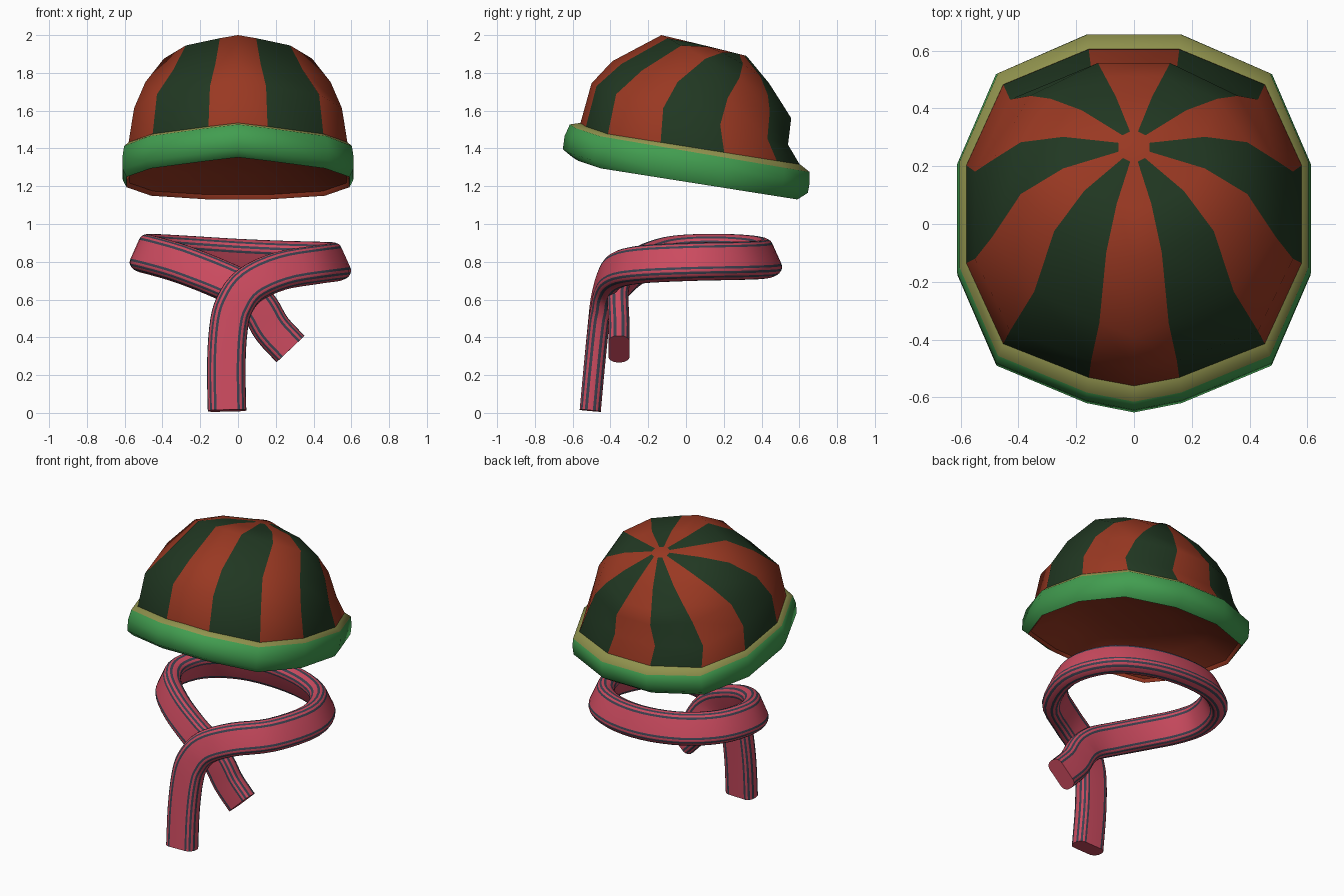
import bpy, bmesh, math
from mathutils import Vector

if "Cube" in bpy.data.objects:
    bpy.data.objects.remove(bpy.data.objects["Cube"])


def material(name, rgb):
    m = bpy.data.materials.new(name)
    m.diffuse_color = (*rgb, 1)
    m.use_nodes = True
    m.node_tree.nodes["Principled BSDF"].inputs["Base Color"].default_value = m.diffuse_color
    return m


ORANGE = material("orange", (0.32, 0.04, 0.016))
DARK = material("dark_green", (0.015, 0.039, 0.016))
GREEN = material("green", (0.054, 0.34, 0.08))
OLIVE = material("olive", (0.28, 0.29, 0.075))
PINK = material("pink", (0.6, 0.07, 0.115))
SLATE = material("slate", (0.045, 0.053, 0.08))


def loft(name, rings, mats, pick, looped=False, angle=70):
    """Skin closed rings; pick(row, column) gives the material slot."""
    bm = bmesh.new()
    rows = [[bm.verts.new(p) for p in ring] for ring in rings]
    n = len(rows[0])
    for r in range(len(rows) if looped else len(rows) - 1):
        a, b = rows[r], rows[(r + 1) % len(rows)]
        for i in range(n):
            j = (i + 1) % n
            bm.faces.new((a[i], a[j], b[j], b[i])).material_index = pick(r, i)
    if not looped:
        bm.faces.new(rows[0])
        bm.faces.new(rows[-1])
    bmesh.ops.recalc_face_normals(bm, faces=bm.faces)
    me = bpy.data.meshes.new(name)
    bm.to_mesh(me)
    bm.free()
    for m in mats:
        me.materials.append(m)
    ob = bpy.data.objects.new(name, me)
    bpy.context.collection.objects.link(ob)
    bpy.ops.object.select_all(action='DESELECT')
    ob.select_set(True)
    bpy.context.view_layer.objects.active = ob
    bpy.ops.object.shade_smooth_by_angle(angle=math.radians(angle))
    return ob


# Cap outlines: 12 sides plus a peak at the front centre; wide rim, rounder crown
def outline(half):
    return [(0, -1)] + half + [(-u, v) for u, v in reversed(half)]


RIM = outline([(0.27, -0.95), (0.78, -0.75), (1, -0.27), (1, 0.31), (0.78, 0.79), (0.27, 1)])
CROWN = outline([(0.24, -0.9), (0.69, -0.67), (0.98, -0.27), (0.98, 0.29), (0.72, 0.76), (0.25, 1)])


def tilted_ring(fy, fz, by, bz, hw, bulge=0, peak=0, shape=RIM):
    """Outline stretched between a front point and a back point."""
    ring = []
    for i, (u, v) in enumerate(shape):
        lift = peak if i == 0 else peak * 0.6 if i in (1, 12) else 0
        ring.append((u * hw,
                     (fy + by) / 2 + v * (by - fy) / 2,
                     (fz + bz) / 2 + v * (bz - fz) / 2 + bulge * (1 - v * v) + lift))
    return ring


# Cap dome: striped shell closed by a shallow hollow under the brim
DOME = [
    (0.21, 1.918, 0.32, 1.89, 0.055, 0, 0, CROWN),
    (0.05, 1.957, 0.44, 1.745, 0.25, 0.03, 0, CROWN),
    (-0.13, 2.0, 0.51, 1.635, 0.40, 0.01, 0, CROWN),
    (-0.39, 1.862, 0.557, 1.56, 0.50, 0, 0, CROWN),
    (-0.50, 1.725, 0.54, 1.42, 0.55, 0, 0.02),
    (-0.56, 1.495, 0.605, 1.31, 0.58, 0, 0.035),
    (-0.585, 1.335, 0.58, 1.155, 0.575, 0, 0.035),
    (-0.43, 1.41, 0.43, 1.26, 0.43, 0, 0.01),
    (-0.22, 1.43, 0.22, 1.35, 0.22),
]
loft("cap_dome", [tilted_ring(*r) for r in DOME], [ORANGE, DARK],
     lambda r, i: i % 2 if r < 5 else 0)

# Cap brim: olive top edge, green rolled band, orange lip inside
BRIM = [
    (-0.56, 1.50, 0.605, 1.315, 0.58),
    (-0.615, 1.492, 0.655, 1.275, 0.603),
    (-0.643, 1.43, 0.655, 1.22, 0.612),
    (-0.652, 1.36, 0.645, 1.165, 0.61),
    (-0.60, 1.318, 0.59, 1.13, 0.59),
    (-0.585, 1.335, 0.58, 1.155, 0.575),
]
loft("cap_brim", [tilted_ring(*r, 0, 0.035) for r in BRIM], [OLIVE, GREEN, ORANGE],
     lambda r, i: (0, 1, 1, 1, 2, 2)[r], looped=True)

# Scarf path: long front tail, round the neck, short tail behind
PATH = [Vector(p) for p in (
    (-0.058, -0.507, 0.012), (-0.062, -0.485, 0.25), (-0.05, -0.465, 0.45),
    (-0.02, -0.45, 0.57), (0.06, -0.425, 0.675), (0.22, -0.375, 0.75),
    (0.42, -0.245, 0.785), (0.52, 0.03, 0.80), (0.44, 0.265, 0.805),
    (0.25, 0.39, 0.81), (0, 0.43, 0.82), (-0.25, 0.385, 0.835),
    (-0.43, 0.25, 0.845), (-0.495, 0.05, 0.845), (-0.44, -0.11, 0.83),
    (-0.29, -0.24, 0.785), (-0.10, -0.33, 0.71), (0.03, -0.36, 0.645),
    (0.115, -0.36, 0.555), (0.18, -0.355, 0.445), (0.278, -0.355, 0.338))]


def smooth_path(pts, steps):
    ext = [2 * pts[0] - pts[1]] + pts + [2 * pts[-1] - pts[-2]]
    out = []
    for a, b, c, d in zip(ext, ext[1:], ext[2:], ext[3:]):
        for s in range(steps):
            t = s / steps
            out.append(0.5 * (2 * b + (c - a) * t + (2 * a - 5 * b + 4 * c - d) * t * t
                              + (3 * b - a - 3 * c + d) * t ** 3))
    return out + [pts[-1]]


# Scarf section: flat strip with rounded, striped edges
EDGE = [(0.055, 0.056), (0.068, 0.055), (0.080, 0.050), (0.090, 0.041),
        (0.098, 0.029), (0.102, 0.014)]
side = EDGE + [(u, -v) for u, v in reversed(EDGE)]
SECTION = side + [(-u, -v) for u, v in side]

path = smooth_path(PATH, 4)
rings = []
for k, p in enumerate(path):
    tangent = (path[min(k + 1, len(path) - 1)] - path[max(k - 1, 0)]).normalized()
    f = min(max((p.z - 0.58) / 0.2, 0), 1)
    out = Vector((p.x * f, p.y, 0)).normalized() + Vector((0, 0, 0.45 * f))
    out = (out - tangent * out.dot(tangent)).normalized()
    across = tangent.cross(out)
    rings.append([p + across * u + out * v for u, v in SECTION])
loft("scarf", rings, [PINK, SLATE], lambda r, i: int(i % 12 in (0, 2, 4, 6, 8, 10)))
